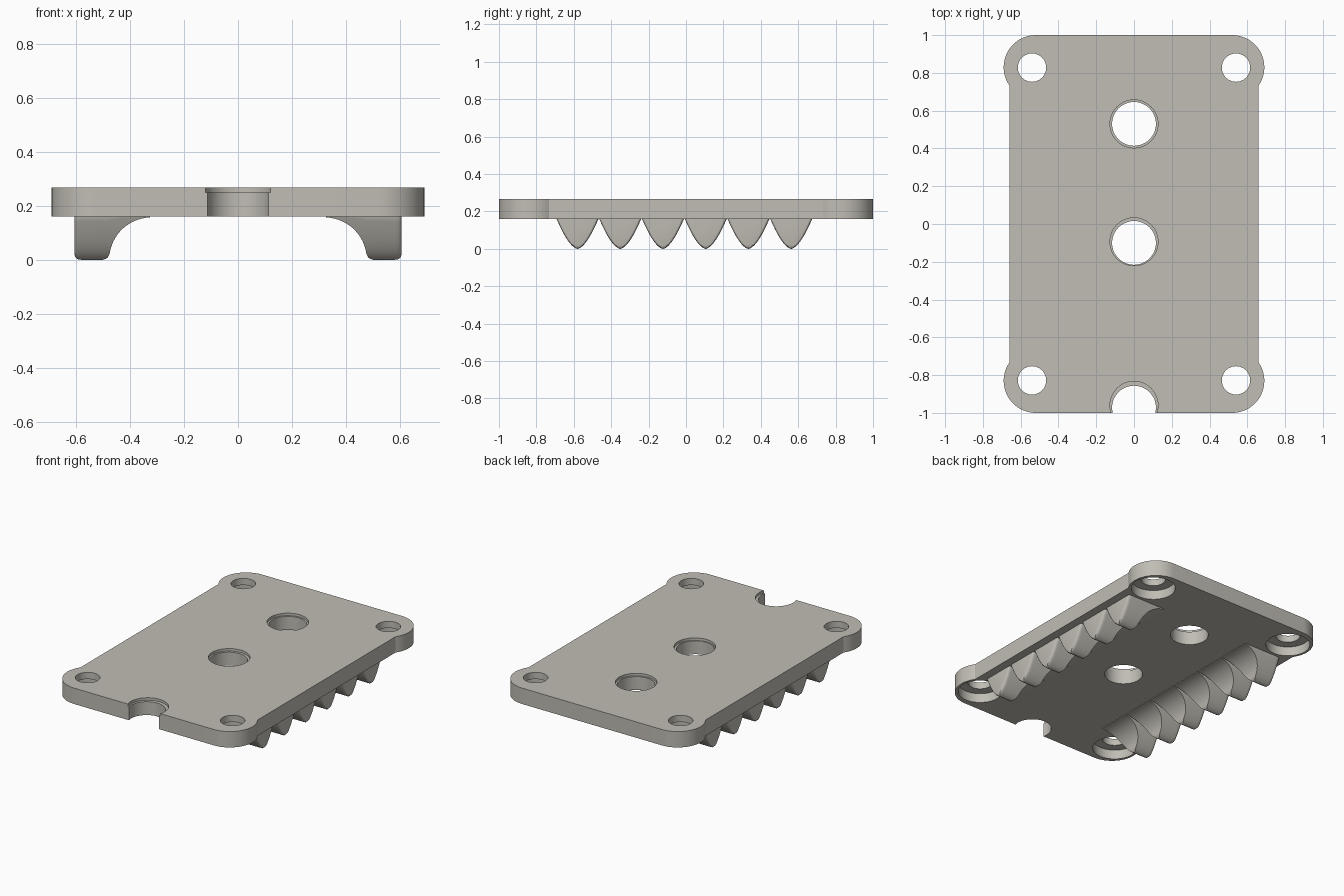
import bpy, bmesh, math

if "Cube" in bpy.data.objects:
    bpy.data.objects.remove(bpy.data.objects["Cube"])

BOTTOM, TOP = 0.16, 0.267

stone = bpy.data.materials.new("warm_grey")
stone.diffuse_color = (0.53, 0.51, 0.46, 1)
stone.use_nodes = True
stone.node_tree.nodes["Principled BSDF"].inputs["Base Color"].default_value = stone.diffuse_color


def add_object(name, bm):
    bmesh.ops.recalc_face_normals(bm, faces=bm.faces)
    mesh = bpy.data.meshes.new(name)
    bm.to_mesh(mesh)
    bm.free()
    mesh.materials.append(stone)
    ob = bpy.data.objects.new(name, mesh)
    bpy.context.collection.objects.link(ob)
    return ob


def select(ob):
    bpy.ops.object.select_all(action='DESELECT')
    ob.select_set(True)
    bpy.context.view_layer.objects.active = ob


# Plate outline: straight sides with a round ear at each corner
EAR_X, EAR_Y, EAR_R, SIDE = 0.52, 0.83, 0.17, 0.66
start = -math.acos((SIDE - EAR_X) / EAR_R)
arc = []
for i in range(25):
    a = start + (math.pi / 2 - start) * i / 24
    arc.append((EAR_X + EAR_R * math.cos(a), EAR_Y + EAR_R * math.sin(a)))
outline = (arc + [(-x, y) for x, y in reversed(arc)]
           + [(-x, -y) for x, y in arc] + [(x, -y) for x, y in reversed(arc)])
bm = bmesh.new()
face = bm.faces.new([bm.verts.new((x, y, BOTTOM)) for x, y in outline])
ext = bmesh.ops.extrude_face_region(bm, geom=[face])
for v in ext["geom"]:
    if isinstance(v, bmesh.types.BMVert):
        v.co.z = TOP
plate = add_object("plate", bm)


def drill(x, y, r, z0, z1):
    """Cut a round hole through the plate between two heights."""
    bm = bmesh.new()
    bmesh.ops.create_cone(bm, cap_ends=True, segments=48, radius1=r, radius2=r, depth=z1 - z0)
    bmesh.ops.translate(bm, verts=bm.verts, vec=(x, y, (z0 + z1) / 2))
    cutter = add_object("hole_cutter", bm)
    cutter.hide_render = True
    select(plate)
    mod = plate.modifiers.new("hole", 'BOOLEAN')
    mod.operation, mod.solver, mod.object = 'DIFFERENCE', 'EXACT', cutter
    bpy.ops.object.modifier_apply(modifier=mod.name)
    bpy.data.objects.remove(cutter)


# Corner screw holes, with a wide recess underneath
for sx in (-1, 1):
    for sy in (-1, 1):
        drill(sx * 0.54, sy * 0.828, 0.075, 0, 0.5)
        drill(sx * 0.54, sy * 0.828, 0.135, 0, 0.222)

# Centre holes and front notch, with a shallow step at the top
for y, shift in ((0.53, 0.0), (-0.1, 0.006), (-0.972, 0.012)):
    drill(0, y, 0.116, 0, 0.5)
    drill(0, y + shift, 0.127, 0.25, 0.5)

select(plate)
bpy.ops.object.shade_smooth_by_angle(angle=math.radians(30))


# Tooth: pointed profile along y, swept in x, with a concave inner fillet
def half_width(z):
    return 0.112 * (max(z, 0) / BOTTOM) ** 0.6


stations = []  # x, lowest z, narrowing
for i in range(15):
    a = math.radians(88 - 80 * i / 14)
    stations.append((0.32 + 0.157 * math.cos(a), 0.157 * math.sin(a), 0))
stations += [(0.481, 0.01, 0), (0.488, 0.004, 0), (0.5, 0, 0), (0.58, 0, 0)]
for i in range(1, 6):
    a = math.radians(90 * i / 5)
    stations.append((0.585 + 0.02 * math.sin(a), 0.02 * (1 - math.cos(a)),
                     0.012 * (1 - math.cos(a))))


def tooth_section(z_low, inset, n=14):
    right = []
    for k in range(n + 1):
        z = z_low + (BOTTOM - z_low) * (k / n) ** 1.6
        right.append((max(half_width(z) - inset, 0.003), z))
    right.append((right[-1][0], BOTTOM + 0.004))
    return [(-y, z) for y, z in reversed(right)] + right


def make_tooth(name, side, y0):
    bm = bmesh.new()
    rows = [[bm.verts.new((side * x, y0 + y, z)) for y, z in tooth_section(zl, inset)]
            for x, zl, inset in stations]
    for a, b in zip(rows, rows[1:]):
        n = len(a)
        for j in range(n):
            bm.faces.new((a[j], a[(j + 1) % n], b[(j + 1) % n], b[j]))
    bm.faces.new(rows[0])
    bm.faces.new(rows[-1])
    ob = add_object(name, bm)
    select(ob)
    bpy.ops.object.shade_smooth_by_angle(angle=math.radians(30))


# Two mirrored rows of six teeth
for side, label in ((-1, "left"), (1, "right")):
    for i in range(6):
        make_tooth(f"{label}_tooth_{i + 1}", side, -0.58 + 0.2285 * i)
